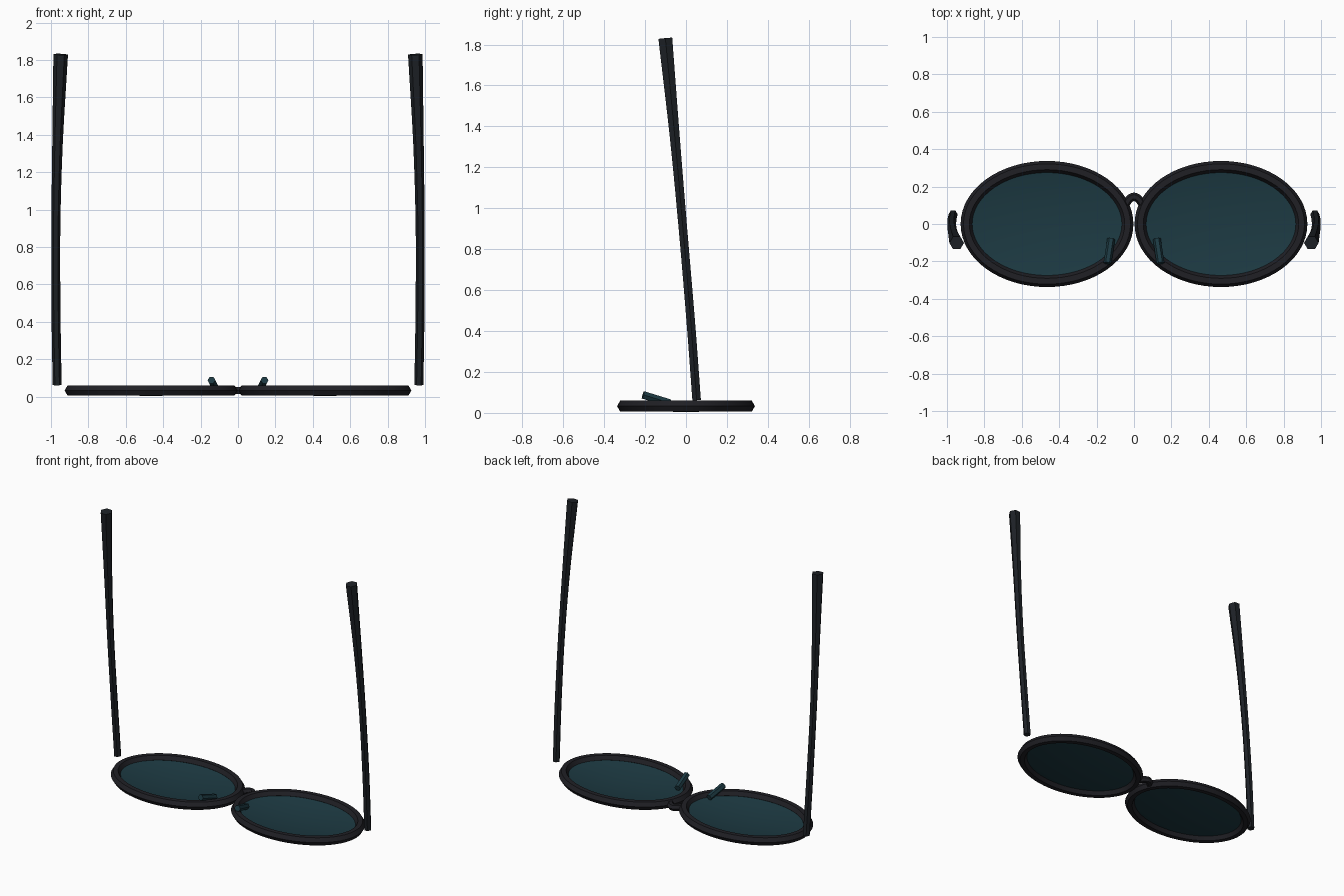
import bpy, bmesh, math
from mathutils import Vector

if "Cube" in bpy.data.objects:
    bpy.data.objects.remove(bpy.data.objects["Cube"])


def material(name, rgb):
    m = bpy.data.materials.new(name)
    m.diffuse_color = (*rgb, 1)
    m.use_nodes = True
    m.node_tree.nodes["Principled BSDF"].inputs["Base Color"].default_value = m.diffuse_color
    return m


BLACK = material("black_plastic", (0.014, 0.014, 0.018))
ARM = material("dark_arm", (0.012, 0.015, 0.019))
TEAL = material("teal_lens", (0.012, 0.042, 0.055))


def finish(bm, name, mat):
    bmesh.ops.recalc_face_normals(bm, faces=bm.faces)
    me = bpy.data.meshes.new(name)
    bm.to_mesh(me)
    bm.free()
    ob = bpy.data.objects.new(name, me)
    bpy.context.collection.objects.link(ob)
    me.materials.append(mat)
    bpy.ops.object.select_all(action='DESELECT')
    bpy.context.view_layer.objects.active = ob
    ob.select_set(True)
    bpy.ops.object.shade_smooth_by_angle(angle=math.radians(35))
    return ob


def hex_tube(name, path, radii, mat, up, closed=False):
    """Sweep a six-sided section along a path; section corners lie across 'up'."""
    pts = [Vector(p) for p in path]
    n = len(pts)
    bm = bmesh.new()
    rings = []
    for i, p in enumerate(pts):
        a = pts[i - 1] if closed or i else p
        b = pts[(i + 1) % n] if closed or i < n - 1 else p
        t = (b - a).normalized()
        side = t.cross(Vector(up)).normalized()
        v = side.cross(t)
        ring = [bm.verts.new(p + radii[i] * (side * math.cos(k * math.pi / 3) + v * math.sin(k * math.pi / 3)))
                for k in range(6)]
        rings.append(ring)
    for i in range(n if closed else n - 1):
        r, s = rings[i], rings[(i + 1) % n]
        for k in range(6):
            bm.faces.new((r[k], r[(k + 1) % 6], s[(k + 1) % 6], s[k]))
    if not closed:
        bm.faces.new(rings[0])
        bm.faces.new(rings[-1])
    return finish(bm, name, mat)


def smooth_path(pts, steps=5):
    """Catmull-Rom through (x, y, z, radius) points."""
    p = [Vector(q) for q in pts]
    p = [2 * p[0] - p[1]] + p + [2 * p[-1] - p[-2]]
    out = []
    for i in range(1, len(p) - 2):
        a, b, c, d = p[i - 1:i + 3]
        for s in range(steps):
            t = s / steps
            out.append(0.5 * (2 * b + (c - a) * t + (2 * a - 5 * b + 4 * c - d) * t * t
                              + (3 * b - a - 3 * c + d) * t ** 3))
    return out + [p[-2]]


CX, RX, RY, ZM, R = 0.465, 0.431, 0.306, 0.033, 0.031
SEG = 64


def lens(name, cx):
    # shallow dish bulging to the wearer's front (downwards)
    bm = bmesh.new()
    rings = []
    for j in range(1, 9):
        f = j / 8
        rings.append([bm.verts.new((cx + RX * f * math.cos(2 * math.pi * k / SEG),
                                    RY * f * math.sin(2 * math.pi * k / SEG),
                                    0.004 + 0.034 * f * f)) for k in range(SEG)])
    c = bm.verts.new((cx, 0, 0.004))
    for k in range(SEG):
        k2 = (k + 1) % SEG
        bm.faces.new((c, rings[0][k], rings[0][k2]))
        for r, s in zip(rings, rings[1:]):
            bm.faces.new((r[k], s[k], s[k2], r[k2]))
    return finish(bm, name, TEAL)


for sx, label in ((-1, "left"), (1, "right")):
    # oval rim and its lens
    oval = [(sx * CX + RX * math.cos(2 * math.pi * k / SEG),
             RY * math.sin(2 * math.pi * k / SEG), ZM) for k in range(SEG)]
    hex_tube(label + "_rim", oval, [R] * SEG, BLACK, (0, 0, 1), closed=True)
    lens(label + "_lens", sx * CX)

    # temple arm, bowed and thickening to the tip
    arm = smooth_path([(0.967, 0.052, 0.062, 0.024), (0.973, 0.023, 0.45, 0.024),
                       (0.974, -0.015, 0.9, 0.024), (0.965, -0.055, 1.35, 0.028),
                       (0.948, -0.101, 1.83, 0.039)])
    hex_tube(label + "_temple", [(sx * p[0], p[1], p[2]) for p in arm],
             [p[3] for p in arm], ARM, (0, 1, 0))

    # nose pad
    hex_tube(label + "_nose_pad", [(sx * 0.122, -0.08, 0.048), (sx * 0.142, -0.21, 0.088)],
             [0.021] * 2, TEAL, (0, 0, 1))

# arched bridge between the rims
bridge = smooth_path([(-0.045, 0.105, ZM, 0.022), (-0.025, 0.133, ZM, 0.022), (0, 0.146, ZM, 0.022),
                      (0.025, 0.133, ZM, 0.022), (0.045, 0.105, ZM, 0.022)], 3)
hex_tube("bridge", [p.to_3d() if len(p) == 3 else p.xyz for p in bridge],
         [p[3] for p in bridge], BLACK, (0, 0, 1))
